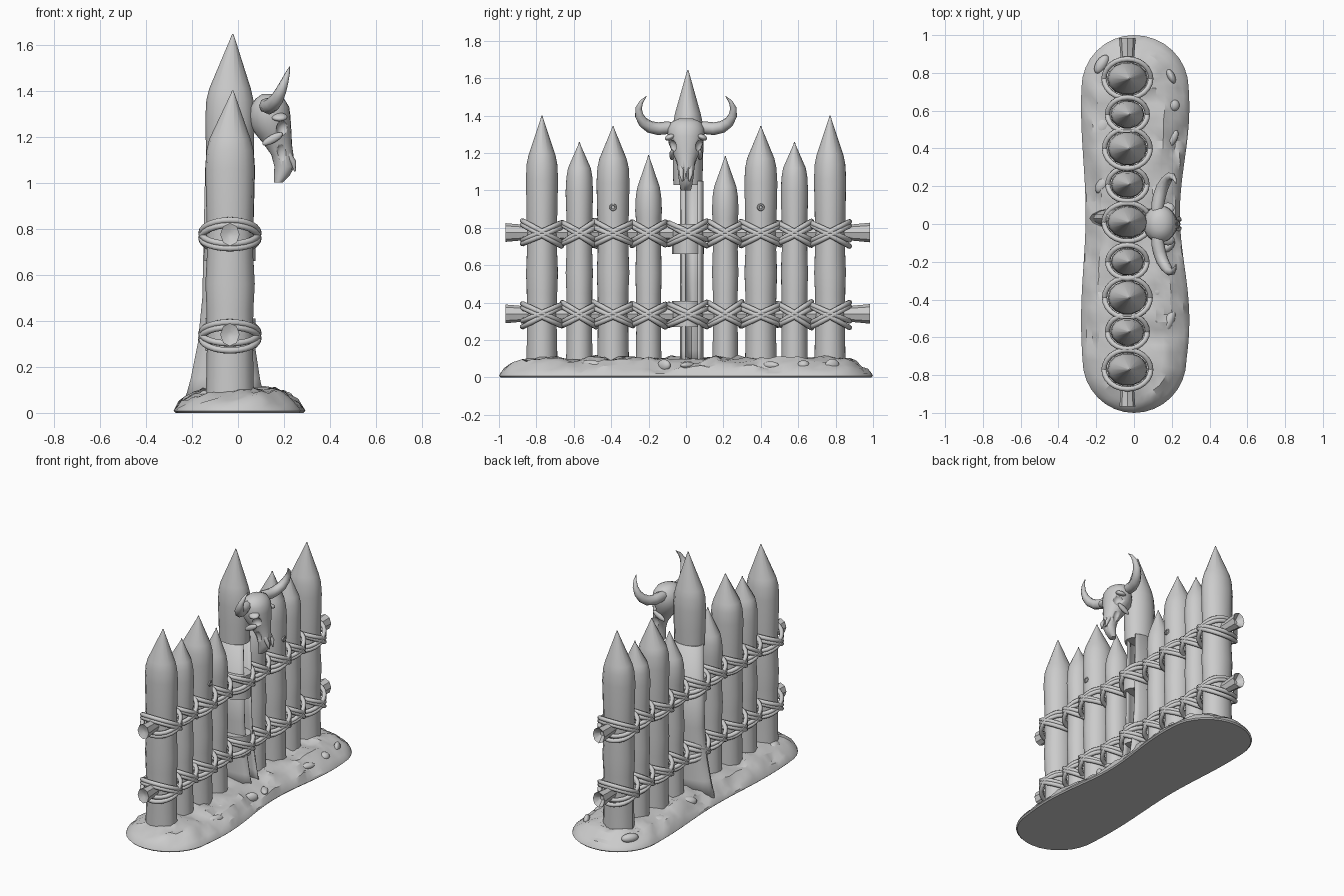
import bpy, bmesh, math, random
from mathutils import Vector, noise

if "Cube" in bpy.data.objects:
    bpy.data.objects.remove(bpy.data.objects["Cube"])

random.seed(4)
mat = bpy.data.materials.new("plain grey")
mat.diffuse_color = (0.6, 0.6, 0.6, 1)
mat.use_nodes = True
mat.node_tree.nodes["Principled BSDF"].inputs["Base Color"].default_value = mat.diffuse_color
PX = -0.035  # x of the row of posts


def finish(ob, angle=35):
    if not ob.data.materials:
        ob.data.materials.append(mat)
    bpy.ops.object.select_all(action='DESELECT')
    ob.select_set(True)
    bpy.context.view_layer.objects.active = ob
    bpy.ops.object.shade_smooth_by_angle(angle=math.radians(angle))
    return ob


def loft(name, rings, closed=True, cap=True, angle=35):
    bm = bmesh.new()
    rows = [[bm.verts.new(p) for p in r] for r in rings]
    n = len(rows[0])
    for a, b in zip(rows, rows[1:]):
        for i in range(n if closed else n - 1):
            j = (i + 1) % n
            bm.faces.new((a[i], a[j], b[j], b[i]))
    if cap:
        bm.faces.new(rows[0][::-1])
        bm.faces.new(rows[-1])
    bmesh.ops.remove_doubles(bm, verts=bm.verts, dist=0.0005)
    bmesh.ops.recalc_face_normals(bm, faces=bm.faces)
    me = bpy.data.meshes.new(name)
    bm.to_mesh(me)
    bm.free()
    ob = bpy.data.objects.new(name, me)
    bpy.context.collection.objects.link(ob)
    return finish(ob, angle)


def oval(cx, cy, z, rx, ry, n=16, wob=0.0, a0=0, a1=360):
    full = a1 - a0 == 360
    out = []
    for i in range(n):
        a = math.radians(a0 + (a1 - a0) * i / (n if full else n - 1))
        k = 1 + random.uniform(-wob, wob)
        out.append((cx + rx * k * math.cos(a), cy + ry * k * math.sin(a), z))
    return out


def tubes(name, paths, bevel, cyclic):
    cu = bpy.data.curves.new(name, 'CURVE')
    cu.dimensions = '3D'
    cu.bevel_depth = bevel
    cu.bevel_resolution = 2
    cu.use_fill_caps = True
    for pts in paths:
        sp = cu.splines.new('POLY')
        sp.points.add(len(pts) - 1)
        for p, q in zip(sp.points, pts):
            p.co = (q[0], q[1], q[2], 1)
            p.radius = q[3] if len(q) > 3 else 1
        sp.use_cyclic_u = cyclic
    ob = bpy.data.objects.new(name, cu)
    bpy.context.collection.objects.link(ob)
    bpy.ops.object.select_all(action='DESELECT')
    ob.select_set(True)
    bpy.context.view_layer.objects.active = ob
    bpy.ops.object.convert(target='MESH')
    return finish(bpy.context.object, 60)


def ball(name, loc, scale, rot=(0, 0, 0)):
    bpy.ops.mesh.primitive_uv_sphere_add(segments=16, ring_count=10, location=loc, rotation=rot)
    ob = bpy.context.object
    ob.name = name
    ob.scale = scale
    return finish(ob, 60)


# earth base: rounded strip with uneven top
outline = [(-0.72 + 1.44 * i / 36, 0) for i in range(36)]
outline += [(0.72, 180 * i / 16) for i in range(16)]
outline += [(0.72 - 1.44 * i / 36, 180) for i in range(36)]
outline += [(-0.72, 180 + 180 * i / 16) for i in range(16)]
rings = []
for t, z in ((0.97, 0), (1, 0.008), (0.98, 0.02), (0.9, 0.045), (0.8, 0.06), (0.68, 0.085),
             (0.55, 0.095), (0.4, 0.1), (0.2, 0.1), (0, 0.1)):
    row = []
    for y, a in outline:
        c, s = math.cos(math.radians(a)), math.sin(math.radians(a))
        wave = math.cos((y - 0.62) * 5.56) * (0.025 if c > 0 else 0.012)
        p = Vector((t * c * (0.268 + wave), y + t * 0.28 * s, z))
        if z > 0.03:
            p.z += 0.024 * noise.noise(p * 9) + 0.02 * noise.noise(p * 22)
            p.x += 0.015 * noise.noise(p * 14) * t
        row.append(p)
    rings.append(row)
loft("earth_base", rings, angle=28)
for i in range(16):  # clods scattered on the slope
    s = random.choice((-1, 1))
    ball("clod", (s * random.uniform(0.13, 0.22), random.uniform(-0.85, 0.85), 0.065),
         (random.uniform(0.02, 0.04), random.uniform(0.03, 0.07), random.uniform(0.015, 0.035)),
         (0, 0, random.uniform(-0.8, 0.8)))

# sharpened posts: y, tip z, shoulder z, x radius, y radius
posts = [(-0.77, 1.40, 1.14, 0.108, 0.088), (-0.57, 1.26, 1.07, 0.09, 0.075),
         (-0.39, 1.345, 1.12, 0.105, 0.09), (-0.2, 1.19, 0.97, 0.088, 0.073),
         (0.01, 1.645, 1.36, 0.108, 0.085),
         (0.21, 1.185, 0.97, 0.088, 0.073), (0.4, 1.345, 1.12, 0.105, 0.09),
         (0.58, 1.26, 1.07, 0.09, 0.075), (0.77, 1.40, 1.14, 0.108, 0.088)]
for y, top, sh, rx, ry in posts:
    mid = top > 1.6
    prof = [(1.03, 0.93), (1.15, 0.97)] if mid else [
        (0.04, 0.97), (0.3, 0.92), (0.45, 0.94), (0.56, 0.99), (0.68, 0.93), (0.85, 0.95)]
    prof += [(sh - 0.08, 1), (sh, 0.95), (sh + 0.05, 0.83), (top - 0.015, 0.08), (top, 0.03)]
    loft("middle_post_top" if mid else "post",
         [oval(PX + (0.012 if z > sh + 0.1 else 0), y, z, rx * k, ry * k, 14, 0.012) for z, k in prof])

# middle post trunk: hollow, open to the right, with closed bands behind the ropes
trunk = loft("middle_post_trunk", [oval(PX, 0.03, z, rx, 0.064, 15, 0, 40, 320) for z, rx in
             ((0.04, 0.2), (0.15, 0.17), (0.3, 0.14), (0.5, 0.12), (1.05, 0.108))], closed=False, cap=False)
sol = trunk.modifiers.new("thickness", 'SOLIDIFY')
sol.thickness = 0.01
for z0, z1 in ((0.66, 0.82), (0.27, 0.41)):
    loft("middle_post_band", [oval(PX, 0.01, z, 0.112, 0.085) for z in (z0, z1)])

# cross rails with notched ends, and crossed rope lashings
for zc in (0.77, 0.335):
    rails = [oval(0, 0, 0, 0.042, 0.05, 8)] * 6
    ys = (-0.95, -0.965, -0.88, 0.88, 0.985, 0.95)
    ks = (0.3, 1.0, 0.85, 0.85, 1.05, 0.3)
    loft("cross_rail", [[(PX + p[0] * k, y, zc + 0.005 + p[1] * k) for p in r]
                        for r, y, k in zip(rails, ys, ks)])
    paths = []
    for y, top, sh, rx, ry in posts:
        for s in (-1, 1):
            for d in (0, 0.022):
                h = 0.052 + random.uniform(-0.008, 0.008)
                paths.append([(PX + (rx + 0.016) * math.cos(a), y + (ry + 0.016) * math.sin(a),
                               zc - 0.011 + d + s * h * math.sin(a))
                              for a in [2 * math.pi * i / 24 for i in range(24)]])
    tubes("rope_lashings", paths, 0.014, True)

# knots in the wood
for y in (-0.39, 0.4):
    bpy.ops.mesh.primitive_torus_add(major_radius=0.014, minor_radius=0.006, major_segments=14,
                                     minor_segments=6, location=(PX + 0.1, y, 0.91),
                                     rotation=(0, math.pi / 2, 0))
    bpy.context.object.name = "wood_knot"
    finish(bpy.context.object, 60)

# horned skull: z, centre x, x radius, y radius
skull = loft("skull", [oval(x, 0, z, rx, ry, 24) for z, x, rx, ry in (
    (1.0, 0.175, 0.018, 0.026), (1.03, 0.19, 0.034, 0.034), (1.07, 0.202, 0.044, 0.04),
    (1.12, 0.193, 0.048, 0.047), (1.17, 0.172, 0.062, 0.058), (1.21, 0.155, 0.078, 0.076),
    (1.25, 0.142, 0.088, 0.092), (1.29, 0.138, 0.09, 0.098), (1.33, 0.138, 0.084, 0.098),
    (1.365, 0.138, 0.062, 0.08), (1.385, 0.135, 0.03, 0.035))], angle=45)
cuts = [((0.2, s * 0.085, 1.235), (0.034, 0.036, 0.036)) for s in (-1, 1)]   # eye sockets
cuts += [((0.19, s * 0.066, 1.12), (0.03, 0.028, 0.05)) for s in (-1, 1)]    # cheek hollows
cuts += [((0.25, s * 0.014, 1.085), (0.022, 0.011, 0.045)) for s in (-1, 1)] # nose holes
for loc, sc in cuts:
    c = ball("cutter", loc, sc)
    c.hide_render = True
    c.hide_set(True)
    m = skull.modifiers.new("hollow", 'BOOLEAN')
    m.operation = 'DIFFERENCE'
    m.object = c
for s in (-1, 1):
    ball("brow", (0.18, s * 0.085, 1.285), (0.035, 0.03, 0.016), (s * -0.4, 0, 0))
    ball("cheek_bone", (0.15, s * 0.075, 1.19), (0.05, 0.014, 0.018), (0, -0.5, 0))
tubes("nose_prongs", [[(0.215, s * 0.024, 1.13, 1), (0.24, s * 0.026, 1.09, 0.9), (0.248, s * 0.018, 1.05, 0.3)]
                      for s in (-1, 1)], 0.014, False)
tubes("horns", [[(0.12, s * 0.05, 1.335, 0.8), (0.125, s * 0.1, 1.335, 1), (0.135, s * 0.15, 1.33, 1),
                 (0.15, s * 0.195, 1.34, 0.95), (0.17, s * 0.23, 1.365, 0.85), (0.187, s * 0.25, 1.4, 0.7),
                 (0.203, s * 0.253, 1.44, 0.5), (0.215, s * 0.238, 1.475, 0.3), (0.224, s * 0.212, 1.503, 0.06)]
                for s in (-1, 1)], 0.034, False)
